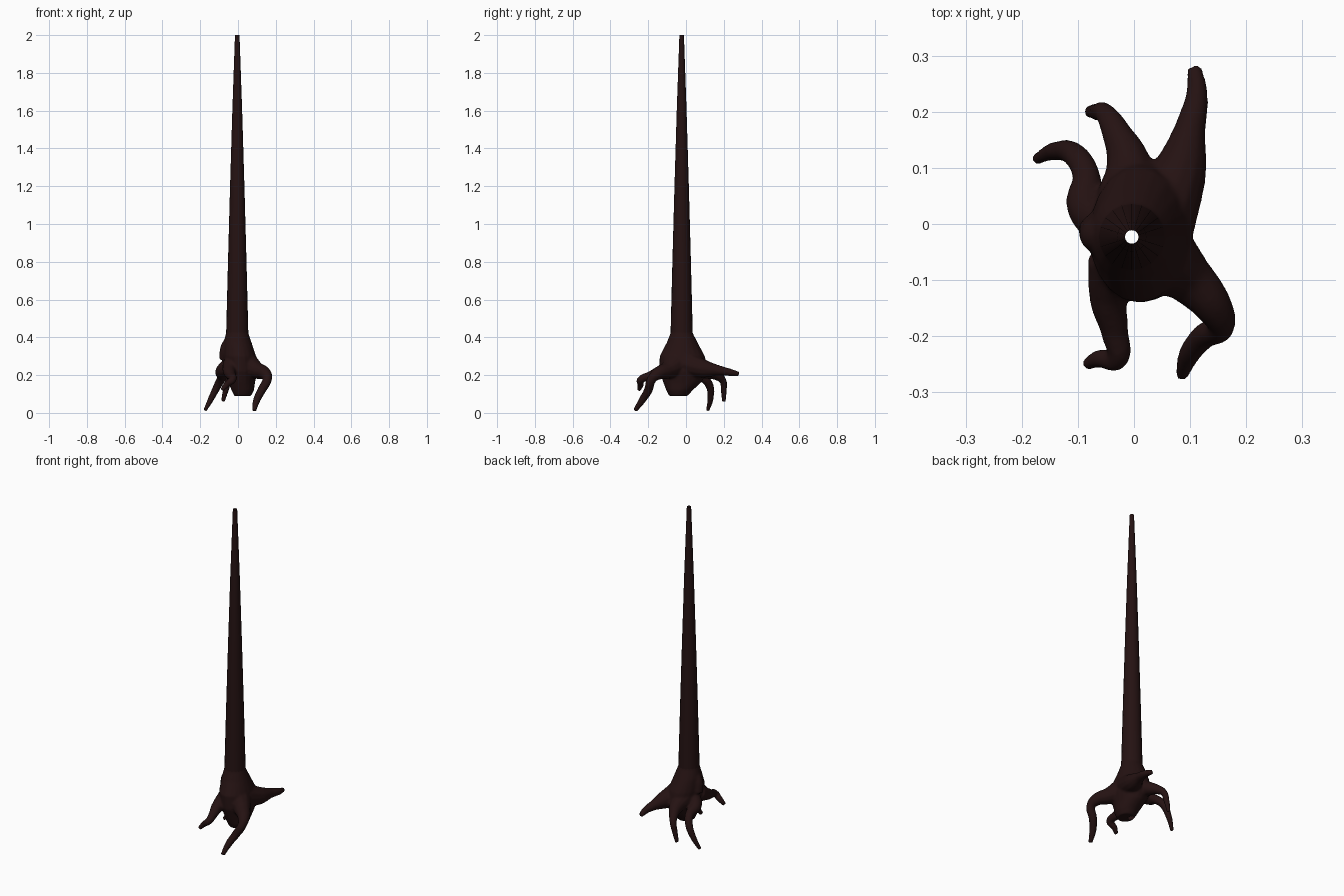
import bpy, bmesh, math
from mathutils import Vector

cube = bpy.data.objects.get("Cube")
if cube:
    bpy.data.objects.remove(cube, do_unlink=True)

bark = bpy.data.materials.new("dark_bark")
bark.use_nodes = True
colour = (0.018, 0.006, 0.006, 1)
bark.diffuse_color = colour
bsdf = bark.node_tree.nodes["Principled BSDF"]
bsdf.inputs["Base Color"].default_value = colour
bsdf.inputs["Roughness"].default_value = 0.9

AXIS = Vector((-0.004, -0.023))
SIDES = 20


def add_object(name, mesh):
    ob = bpy.data.objects.new(name, mesh)
    bpy.context.collection.objects.link(ob)
    return ob


def loft(bm, sections, capped):
    """Skin elliptical sections given as z, centre x, centre y, radius x, radius y."""
    rings = []
    for z, cx, cy, rx, ry in sections:
        angles = [2 * math.pi * i / SIDES for i in range(SIDES)]
        rings.append([bm.verts.new((cx + rx * math.cos(a), cy + ry * math.sin(a), z))
                      for a in angles])
    for low, high in zip(rings, rings[1:]):
        for i in range(SIDES):
            j = (i + 1) % SIDES
            bm.faces.new((low[i], low[j], high[j], high[i]))
    if capped:
        bm.faces.new(rings[0][::-1])
        bm.faces.new(rings[-1])


def add_root(bm, points):
    """Sweep a tapering round root through points given as x, y, z, radius."""
    curve = bpy.data.curves.new("root_path", 'CURVE')
    curve.dimensions = '3D'
    curve.bevel_depth = 1
    curve.bevel_resolution = 4
    curve.use_fill_caps = True
    spline = curve.splines.new('BEZIER')
    spline.bezier_points.add(len(points) - 1)
    for p, (x, y, z, r) in zip(spline.bezier_points, points):
        p.co = (x, y, z)
        p.radius = r
        p.handle_left_type = p.handle_right_type = 'AUTO'
    helper = add_object("root_path", curve)
    mesh = bpy.data.meshes.new_from_object(
        helper.evaluated_get(bpy.context.evaluated_depsgraph_get()))
    bm.from_mesh(mesh)
    bpy.data.objects.remove(helper, do_unlink=True)
    bpy.data.meshes.remove(mesh)


# Tall tapering trunk, open at both ends
bm = bmesh.new()
loft(bm, [(z, AXIS.x, AXIS.y, r, r) for z, r in
          ((0.41, 0.059), (0.8, 0.049), (1.2, 0.038), (1.6, 0.026), (2.0, 0.012))], False)
mesh = bpy.data.meshes.new("trunk")
bm.to_mesh(mesh)
bm.free()
trunk = add_object("trunk", mesh)

# Flared stump
bm = bmesh.new()
loft(bm, [(0.09, 0.025, -0.04, 0.045, 0.05),
          (0.12, 0.025, -0.035, 0.06, 0.07),
          (0.16, 0.02, -0.02, 0.07, 0.1),
          (0.22, 0.015, -0.01, 0.088, 0.13),
          (0.3, 0.008, -0.02, 0.088, 0.12),
          (0.37, -0.002, -0.02, 0.075, 0.083),
          (0.42, -0.004, -0.023, 0.06, 0.06),
          (0.46, -0.004, -0.023, 0.052, 0.052)], True)

# Back left, back middle, back right, front left, front right roots, and a side knot
ROOTS = (
    ((.04, 0, .26, .07), (.08, .09, .235, .05), (.1, .17, .225, .028),
     (.112, .23, .215, .02), (.108, .28, .205, .013)),
    ((-.01, .04, .25, .06), (-.01, .11, .22, .04), (-.03, .16, .2, .027),
     (-.05, .195, .17, .019), (-.065, .2, .12, .016), (-.08, .2, .06, .011)),
    ((-.04, 0, .25, .05), (-.085, .03, .22, .035), (-.085, .085, .19, .025),
     (-.105, .122, .15, .022), (-.14, .13, .08, .017), (-.175, .115, .012, .01)),
    ((.05, -.06, .25, .07), (.1, -.1, .225, .045), (.14, -.145, .21, .035),
     (.155, -.18, .18, .025), (.125, -.2, .12, .023), (.1, -.23, .07, .02),
     (.085, -.27, .012, .012)),
    ((-.03, -.07, .25, .055), (-.045, -.13, .22, .035), (-.035, -.19, .195, .025),
     (-.03, -.24, .175, .02), (-.06, -.24, .15, .017), (-.085, -.25, .12, .011)),
    ((-.03, -.02, .4, .03), (-.06, -.02, .34, .035), (-.07, -.01, .28, .03)),
)
for points in ROOTS:
    add_root(bm, points)
mesh = bpy.data.meshes.new("stump_source")
bm.to_mesh(mesh)
bm.free()
source = add_object("stump_source", mesh)

# Fuse stump and roots into one smooth skin
remesh = source.modifiers.new("fuse", 'REMESH')
remesh.mode = 'VOXEL'
remesh.voxel_size = 0.006
smooth = source.modifiers.new("soften", 'SMOOTH')
smooth.factor = 0.5
smooth.iterations = 5
fused = bpy.data.meshes.new_from_object(
    source.evaluated_get(bpy.context.evaluated_depsgraph_get()))
bpy.data.objects.remove(source, do_unlink=True)

# Open the hollow core above and below
bm = bmesh.new()
bm.from_mesh(fused)
core = []
for f in bm.faces:
    c = f.calc_center_median()
    if (c.xy - AXIS).length < 0.02 and (c.z > 0.4 or c.z < 0.2):
        core.append(f)
bmesh.ops.delete(bm, geom=core, context='FACES')
bm.to_mesh(fused)
bm.free()
fused.name = "stump_and_roots"
stump = add_object("stump_and_roots", fused)

for ob in (trunk, stump):
    ob.data.materials.clear()
    ob.data.materials.append(bark)
    ob.data.shade_smooth()
